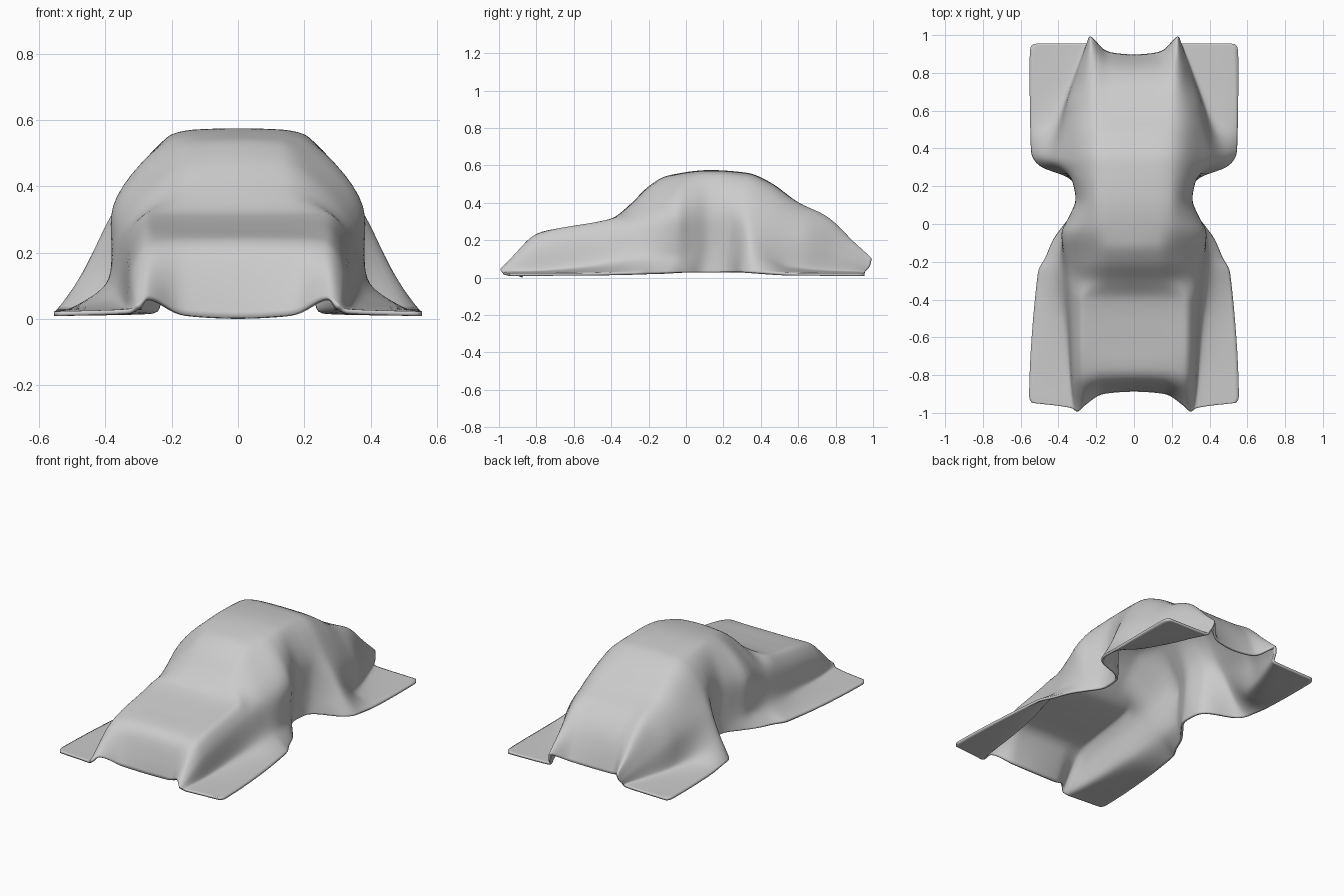
import bpy
import bmesh
from mathutils import Vector

cube = bpy.data.objects.get("Cube")
if cube:
    bpy.data.objects.remove(cube, do_unlink=True)

ROWS = 130
STEPS = 8


def flow(points, t):
    """Smooth curve through (position, value) pairs without overshoot."""
    xs = [p[0] for p in points]
    vs = [p[1] for p in points]
    last = len(points) - 1
    t = min(max(t, xs[0]), xs[last])
    grad = [(vs[i + 1] - vs[i]) / (xs[i + 1] - xs[i]) for i in range(last)]

    def slope(i):
        if i == 0 or i == last:
            return grad[min(i, last - 1)]
        a, b = grad[i - 1], grad[i]
        return 2 * a * b / (a + b) if a * b > 0 else 0

    i = 0
    while i < last - 1 and t > xs[i + 1]:
        i += 1
    h = xs[i + 1] - xs[i]
    s = (t - xs[i]) / h
    blend = s * s * (3 - 2 * s)
    return (vs[i] * (1 - blend) + vs[i + 1] * blend
            + h * s * (1 - s) * ((1 - s) * slope(i) - s * slope(i + 1)))


# Lengthwise rails of the draped sheet: position along the length, then value
centre_z = [(-1, -.008), (-.94, .1), (-.87, .21), (-.8, .245), (-.6, .275),
            (-.4, .315), (-.3, .39), (-.2, .488), (-.1, .545), (.13, .575),
            (.33, .56), (.45, .51), (.6, .405), (.75, .33), (.86, .24), (1, .03)]
ridge_x = [(-1, .265), (-.4, .27), (-.3, .23), (0, .21), (.6, .21), (1, .23)]
ridge_z = [(-1, .06), (-.8, .235), (-.4, .315), (-.3, .355), (-.2, .435), (0, .54),
           (.13, .552), (.33, .542), (.45, .495), (.6, .4), (.75, .33), (.9, .19), (1, .1)]
wall_x = [(-1, .3), (-.8, .325), (-.3, .335), (-.05, .385), (.03, .35), (.13, .31),
          (.22, .325), (.34, .375), (.62, .355), (.8, .295), (1, .24)]
wall_z = [(-1, .04), (-.8, .15), (-.5, .22), (-.2, .29), (.3, .33), (.6, .22), (1, .06)]
foot_x = [(-1, .33), (-.6, .355), (-.2, .39), (-.05, .375), (.03, .34), (.13, .3),
          (.23, .325), (.34, .465), (.45, .44), (.6, .385), (.8, .32), (1, .25)]
foot_z = [(-1, .03), (-.8, .035), (-.5, .065), (-.2, .12), (.15, .13),
          (.35, .15), (.55, .065), (.8, .035), (1, .03)]
hem_x = [(-1, .55), (-.96, .568), (-.25, .515), (-.18, .475), (-.08, .43), (0, .37),
         (.1, .305), (.2, .31), (.25, .35), (.3, .5), (.38, .55), (.96, .568), (1, .55)]

# Each rail: x curve, z curve, and how far its front and back ends draw in
rails = [([(-1, 0), (1, 0)], centre_z, .11, .1),
         (ridge_x, ridge_z, .03, 0),
         (wall_x, wall_z, 0, .01),
         (foot_x, foot_z, .02, .04),
         (hem_x, [(-1, .023), (1, .023)], .05, .04)]


def cross_section(t):
    """Half section from the centre line out to the hem."""
    knots = []
    for x_curve, z_curve, front, back in rails:
        pull = (front if t < 0 else -back) * abs(t) ** 6
        knots.append(Vector((flow(x_curve, t), t + pull, flow(z_curve, t))))
    # A crown knot keeps the top broad; its mirror image keeps the middle level
    crown = knots[0].lerp(knots[1], .15)
    crown.x = knots[1].x * .6
    knots.insert(1, crown)
    knots.insert(0, Vector((-crown.x, crown.y, crown.z)))
    reach = [0]
    for a, b in zip(knots, knots[1:]):
        reach.append(reach[-1] + max((b - a).length, .01))
    curves = [[(r, p[axis]) for r, p in zip(reach, knots)] for axis in range(3)]
    section = []
    for a, b in zip(reach[1:], reach[2:]):
        for j in range(STEPS):
            section.append([flow(curve, a + (b - a) * j / STEPS) for curve in curves])
    section.append(list(knots[-1]))
    return section


# Sheet surface: skin the half sections, then mirror them across the middle
bm = bmesh.new()
grid = [[bm.verts.new(p) for p in cross_section(2 * i / ROWS - 1)] for i in range(ROWS + 1)]
for a, b in zip(grid, grid[1:]):
    for k in range(len(a) - 1):
        bm.faces.new((a[k], a[k + 1], b[k + 1], b[k]))
mesh = bpy.data.meshes.new("draped_cover")
bm.to_mesh(mesh)
bm.free()
cover = bpy.data.objects.new("draped_cover", mesh)
bpy.context.collection.objects.link(cover)

mirror = cover.modifiers.new("mirror", 'MIRROR')
mirror.use_clip = True
soften = cover.modifiers.new("soft_folds", 'SMOOTH')
soften.factor = .5
soften.iterations = 6
cloth = cover.modifiers.new("cloth_thickness", 'SOLIDIFY')
cloth.thickness = .014
cloth.offset = -1

# Plain grey cloth
grey = bpy.data.materials.new("grey_cloth")
grey.use_nodes = True
colour = (.6, .6, .6, 1)
grey.diffuse_color = colour
shader = grey.node_tree.nodes["Principled BSDF"]
shader.inputs["Base Color"].default_value = colour
shader.inputs["Roughness"].default_value = .8
mesh.materials.append(grey)

bpy.context.view_layer.objects.active = cover
cover.select_set(True)
bpy.ops.object.shade_smooth_by_angle(angle=.9)
